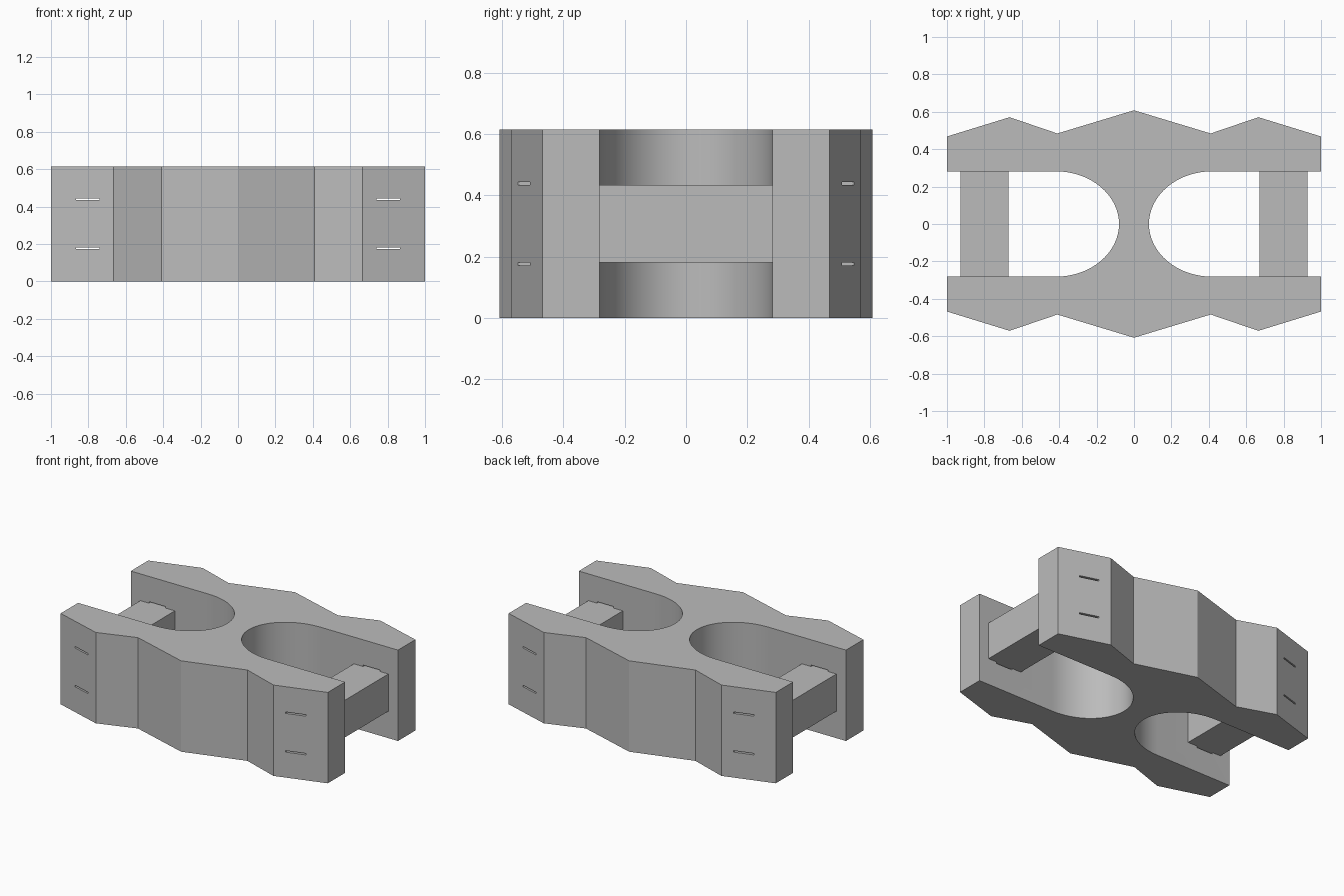
import bpy, bmesh, math

if "Cube" in bpy.data.objects:
    bpy.data.objects.remove(bpy.data.objects["Cube"])

HEIGHT = 0.615
POCKET_Y = 0.282

gray = bpy.data.materials.new("plain gray")
gray.diffuse_color = (0.5, 0.5, 0.5, 1)
gray.use_nodes = True
gray.node_tree.nodes["Principled BSDF"].inputs["Base Color"].default_value = gray.diffuse_color


def box(name, x0, x1, y0, y1, z0, z1):
    bpy.ops.mesh.primitive_cube_add(
        size=1, location=((x0 + x1) / 2, (y0 + y1) / 2, (z0 + z1) / 2))
    ob = bpy.context.object
    ob.name = name
    ob.scale = (x1 - x0, y1 - y0, z1 - z0)
    bpy.ops.object.transform_apply(location=True, rotation=False, scale=True)
    ob.data.materials.append(gray)
    return ob


# Half outline: faceted outer side, then the rounded pocket on the right
half = [(-1, 0.468), (-0.665, 0.571), (-0.41, 0.484), (0, 0.608),
        (0.41, 0.484), (0.665, 0.571), (1, 0.468), (1, POCKET_Y)]
for i in range(33):
    a = math.pi / 2 + math.pi * i / 32
    half.append((0.42 + 0.34 * math.cos(a), POCKET_Y * math.sin(a)))
half.append((1, -POCKET_Y))
# Half-turn copy closes the outline
outline = half + [(-x, -y) for x, y in half]

# Body block
bm = bmesh.new()
base = bm.faces.new([bm.verts.new((x, y, 0)) for x, y in outline])
ext = bmesh.ops.extrude_face_region(bm, geom=[base], use_keep_orig=True)
top = [v for v in ext["geom"] if isinstance(v, bmesh.types.BMVert)]
bmesh.ops.translate(bm, verts=top, vec=(0, 0, HEIGHT))
bmesh.ops.recalc_face_normals(bm, faces=bm.faces)
mesh = bpy.data.meshes.new("body")
bm.to_mesh(mesh)
bm.free()
mesh.materials.append(gray)
body = bpy.data.objects.new("body", mesh)
bpy.context.collection.objects.link(body)

# Tie slots through both side walls, just above and below each bar
for side in (-1, 1):
    for z in (0.177, 0.439):
        x0, x1 = sorted((side * 0.74, side * 0.865))
        cutter = box("slot_cutter", x0, x1, -0.8, 0.8, z - 0.005, z + 0.005)
        cutter.hide_render = True
        bpy.ops.object.select_all(action='DESELECT')
        body.select_set(True)
        bpy.context.view_layer.objects.active = body
        mod = body.modifiers.new("slot", 'BOOLEAN')
        mod.operation = 'DIFFERENCE'
        mod.solver = 'EXACT'
        mod.object = cutter
        bpy.ops.object.modifier_apply(modifier=mod.name)
        bpy.data.objects.remove(cutter)

# Smooth pockets, crisp facets
bpy.ops.object.select_all(action='DESELECT')
body.select_set(True)
bpy.context.view_layer.objects.active = body
bpy.ops.object.shade_smooth_by_angle(angle=math.radians(20))

# Cross bars joining the walls at each open end
for name, side in (("left_bar", -1), ("right_bar", 1)):
    x0, x1 = sorted((side * 0.67, side * 0.928))
    box(name, x0, x1, -POCKET_Y, POCKET_Y, 0.182, 0.434)
